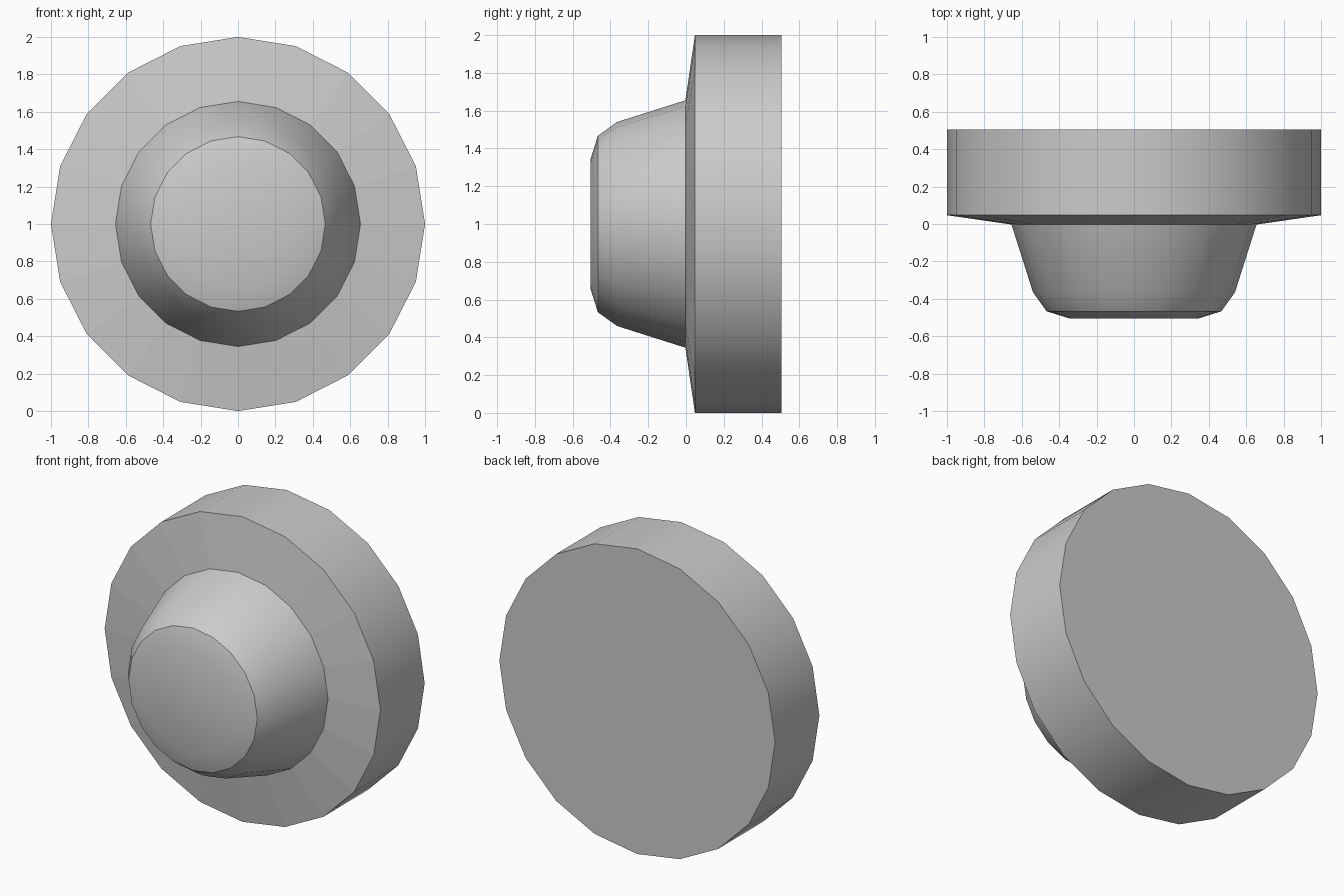
import bpy, bmesh
from math import sin, cos, tau, radians

if "Cube" in bpy.data.objects:
    bpy.data.objects.remove(bpy.data.objects["Cube"])

SIDES = 20
# Lathe profile (radius, y) from back rim to front face
PROFILE = [(1.0, 0.505), (1.0, 0.047), (0.655, -0.003),
           (0.54, -0.365), (0.467, -0.467), (0.345, -0.505)]


def lathe(name, profile, sides, centre_z):
    """Revolve a profile about the y axis and cap both ends."""
    bm = bmesh.new()
    rings = [[bm.verts.new((r * sin(tau * i / sides), y,
                            centre_z + r * cos(tau * i / sides)))
              for i in range(sides)] for r, y in profile]
    for a, b in zip(rings, rings[1:]):
        for i in range(sides):
            j = (i + 1) % sides
            bm.faces.new((a[i], a[j], b[j], b[i]))
    bm.faces.new(rings[0])
    bm.faces.new(rings[-1])
    bmesh.ops.recalc_face_normals(bm, faces=bm.faces)
    mesh = bpy.data.meshes.new(name)
    bm.to_mesh(mesh)
    bm.free()
    obj = bpy.data.objects.new(name, mesh)
    bpy.context.collection.objects.link(obj)
    return obj


# Wide disc with a tapered, rounded-off boss on its front
knob = lathe("flanged_knob", PROFILE, SIDES, 1.0)
bpy.context.view_layer.objects.active = knob
knob.select_set(True)
bpy.ops.object.shade_smooth_by_angle(angle=radians(30))

# The sloped flange face keeps its flat facets
for face in knob.data.polygons[SIDES:2 * SIDES]:
    face.use_smooth = False
